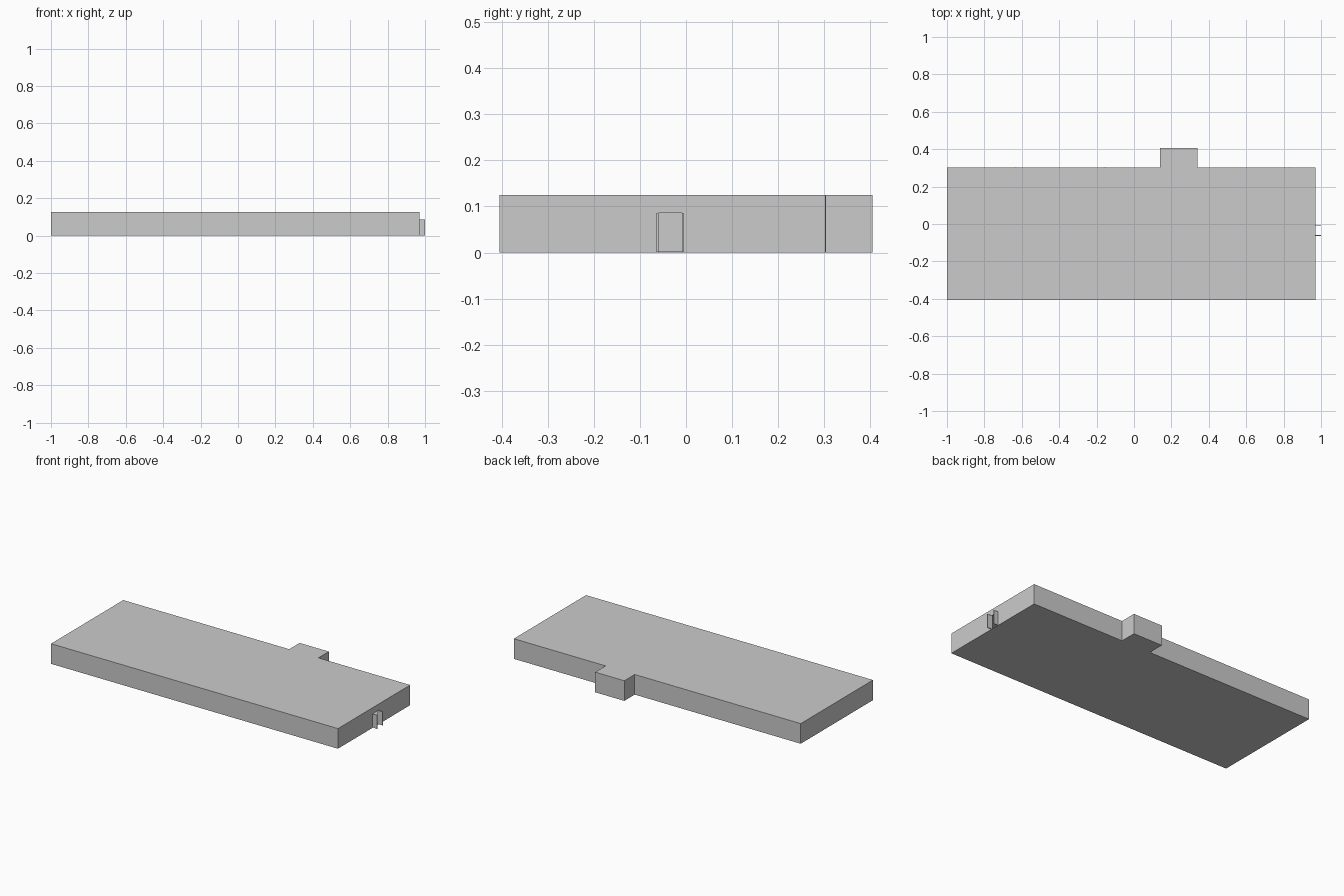
import bpy, bmesh

if "Cube" in bpy.data.objects:
    bpy.data.objects.remove(bpy.data.objects["Cube"])

H = 0.125          # building height
T = 0.008          # wall thickness
OUTLINE = [(-1, -0.405), (0.97, -0.405), (0.97, 0.303), (0.34, 0.303),
           (0.34, 0.405), (0.14, 0.405), (0.14, 0.303), (-1, 0.303)]
INNER = [(-1 + T, -0.405 + T), (0.97 - T, -0.405 + T), (0.97 - T, 0.303 - T),
         (0.34 - T, 0.303 - T), (0.34 - T, 0.405 - T), (0.14 + T, 0.405 - T),
         (0.14 + T, 0.303 - T), (-1 + T, 0.303 - T)]


def prism(name, outline, z0, z1):
    bm = bmesh.new()
    face = bm.faces.new([bm.verts.new((x, y, z0)) for x, y in outline])
    top = bmesh.ops.extrude_face_region(bm, geom=[face])["geom"]
    bmesh.ops.translate(bm, vec=(0, 0, z1 - z0),
                        verts=[v for v in top if isinstance(v, bmesh.types.BMVert)])
    bmesh.ops.recalc_face_normals(bm, faces=bm.faces)
    mesh = bpy.data.meshes.new(name)
    bm.to_mesh(mesh)
    bm.free()
    obj = bpy.data.objects.new(name, mesh)
    bpy.context.collection.objects.link(obj)
    return obj


def box(name, x0, x1, y0, y1, z0, z1):
    return prism(name, [(x0, y0), (x1, y0), (x1, y1), (x0, y1)], z0, z1)


def cut(target, cutter):
    mod = target.modifiers.new("cut_" + cutter.name, "BOOLEAN")
    mod.object = cutter
    mod.operation = "DIFFERENCE"
    mod.solver = "EXACT"
    cutter.hide_render = True
    cutter.hide_set(True)


# Hollow building shell with floor, roof and rear bay
shell = prism("building_shell", OUTLINE, 0, H)
cut(shell, prism("room_cutter", INNER, 0.002, H - 0.002))

# Entrance opening in the right-hand wall
cut(shell, box("doorway_cutter", 0.95, 0.98, -0.062, -0.006, 0.002, 0.086))

# Two door leaves standing open
for name, y in (("door_leaf_front", -0.064), ("door_leaf_back", -0.009)):
    box(name, 0.969, 1.0, y, y + 0.004, 0.001, 0.086)

# Inner partitions; three just show at the rear wall as thin seams
box("cross_partition", 0.713, 0.718, 0.0, 0.30, 0.001, H - 0.001)
for i, x in enumerate((0.83, -0.155, -0.635)):
    box(f"rear_partition_{i + 1}", x - 0.002, x + 0.002, 0.0, 0.3035, 0.001, H - 0.001)
